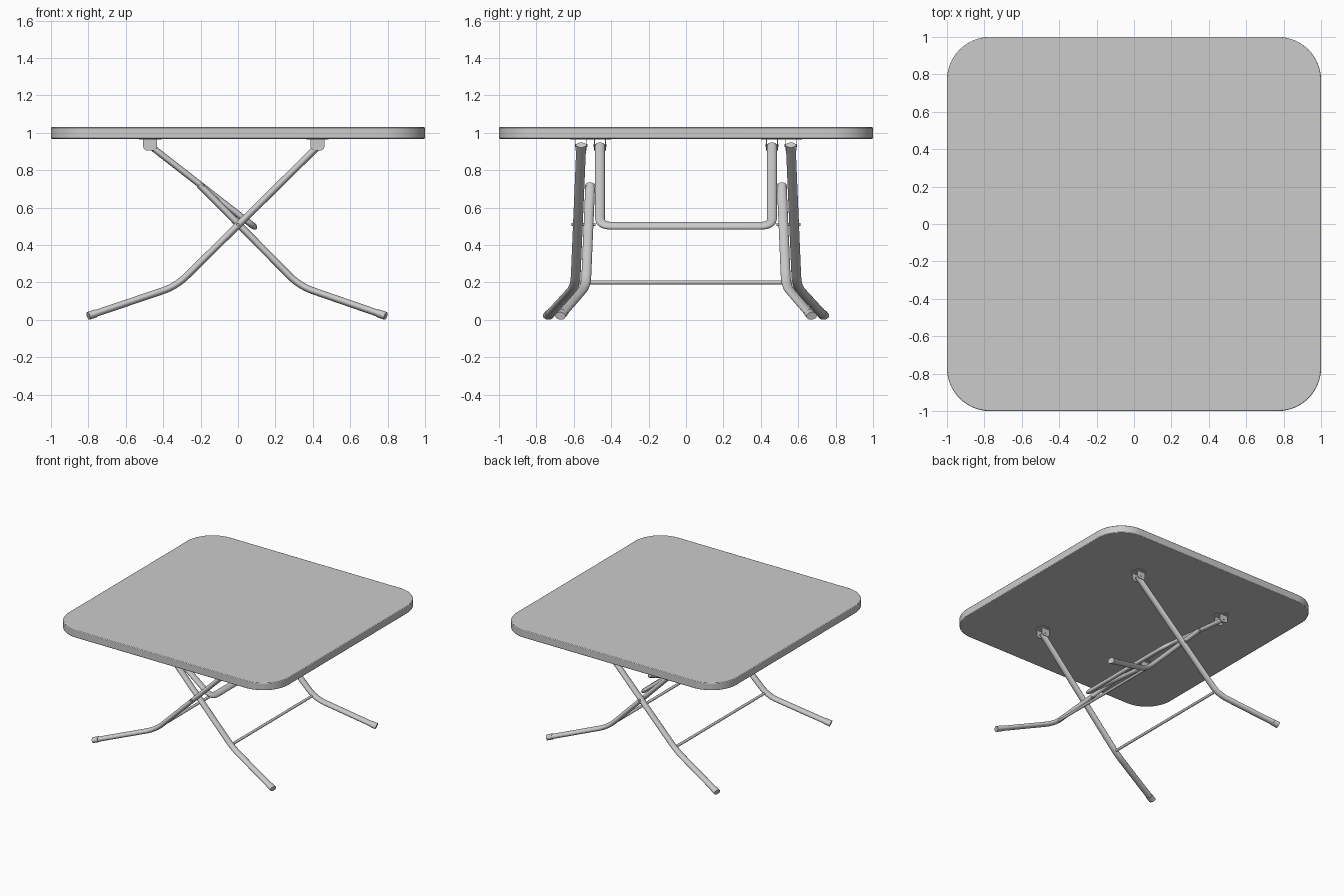
import bpy, bmesh
from math import pi, cos, sin, radians
from mathutils import Vector, Matrix

if "Cube" in bpy.data.objects:
    bpy.data.objects.remove(bpy.data.objects["Cube"])

Y = Vector((0, 1, 0))


def finish(name, bm, mirror=False):
    bmesh.ops.recalc_face_normals(bm, faces=bm.faces)
    me = bpy.data.meshes.new(name)
    bm.to_mesh(me)
    bm.free()
    ob = bpy.data.objects.new(name, me)
    bpy.context.collection.objects.link(ob)
    if mirror:
        m = ob.modifiers.new("mirror", 'MIRROR')
        m.use_axis = (False, True, False)
    bpy.ops.object.select_all(action='DESELECT')
    ob.select_set(True)
    bpy.context.view_layer.objects.active = ob
    bpy.ops.object.shade_smooth_by_angle(angle=radians(35))
    return ob


def rounded_path(points, r, n=8):
    pts = [Vector(p) for p in points]
    out = [pts[0]]
    for a, b, c in zip(pts, pts[1:], pts[2:]):
        p, q = b + (a - b).normalized() * r, b + (c - b).normalized() * r
        for i in range(n + 1):
            t = i / n
            out.append(p * (1 - t) ** 2 + b * 2 * t * (1 - t) + q * t * t)
    return out + [pts[-1]]


def sweep(name, path, wide, thick, normal=None, mirror=False, sides=20):
    """Oval tube along a path; wide and thick are half sizes."""
    bm = bmesh.new()
    rings = []
    for i, p in enumerate(path):
        a, b = path[max(i - 1, 0)], path[min(i + 1, len(path) - 1)]
        t = (b - a).normalized()
        n = normal if normal else t.cross(Y).normalized()
        w = t.cross(n).normalized()
        rings.append([bm.verts.new(p + w * wide * cos(2 * pi * k / sides)
                                   + n * thick * sin(2 * pi * k / sides))
                      for k in range(sides)])
    for r0, r1 in zip(rings, rings[1:]):
        for k in range(sides):
            j = (k + 1) % sides
            bm.faces.new((r0[k], r0[j], r1[j], r1[k]))
    bm.faces.new(rings[0])
    bm.faces.new(rings[-1])
    return finish(name, bm, mirror)


def rod(name, x, z, y0, y1, r, mirror=False):
    path = [Vector((x, y0, z)), Vector((x, y1, z))]
    return sweep(name, path, r, r, Vector((0, 0, 1)), mirror, 16)


def extrude_outline(bm, outline, offset):
    f = bm.faces.new([bm.verts.new(p) for p in outline])
    g = bmesh.ops.extrude_face_region(bm, geom=[f])
    bmesh.ops.translate(bm, vec=offset,
                        verts=[v for v in g['geom'] if isinstance(v, bmesh.types.BMVert)])


# Tabletop with rounded corners and a softened rim
R, outline = 0.23, []
for k, (sx, sy) in enumerate([(1, 1), (-1, 1), (-1, -1), (1, -1)]):
    for i in range(17):
        a = k * pi / 2 + i * pi / 32
        outline.append((sx * (1 - R) + R * cos(a), sy * (1 - R) + R * sin(a), 0.968))
bm = bmesh.new()
extrude_outline(bm, outline, (0, 0, 0.062))
top = finish("tabletop", bm)
bev = top.modifiers.new("rim", 'BEVEL')
bev.width, bev.segments, bev.angle_limit = 0.005, 2, radians(40)

# Crossing legs with splayed feet and rubber end sleeves
legs = {
    "outer_leg": [(0.435, 0.56, 0.935), (-0.33, 0.592, 0.18), (-0.80, 0.738, 0.021)],
    "inner_leg": [(-0.205, 0.512, 0.722), (0.33, 0.535, 0.18), (0.79, 0.672, 0.021)],
}
for name, pts in legs.items():
    sweep(name, rounded_path(pts, 0.08), 0.026, 0.0185, mirror=True)
    end = Vector(pts[2])
    d = (Vector(pts[1]) - end).normalized()
    sweep(name + "_foot_sleeve", [end, end + d * 0.045], 0.029, 0.0215, mirror=True)

# U-shaped support frame hinged under the left side
frame = [(-0.475, -0.46, 0.935), (0.08, -0.46, 0.503), (0.08, 0.46, 0.503), (-0.475, 0.46, 0.935)]
slope = Vector((0.555, 0, -0.432)).normalized()
sweep("support_frame", rounded_path(frame, 0.065), 0.026, 0.017, slope.cross(Y))

# Cross bars between the bends of each leg pair
rod("outer_cross_bar", -0.31, 0.2, -0.59, 0.59, 0.0105)
rod("inner_cross_bar", 0.31, 0.2, -0.53, 0.53, 0.0105)

# Pivot pins
rod("centre_pivot", 0.0, 0.51, 0.485, 0.612, 0.009, True)
rod("frame_pivot", -0.19, 0.712, 0.44, 0.54, 0.009, True)

# Hinge brackets: two cheek plates on a shallow round mounting disc
for name, x, y in (("left_bracket", -0.47, 0.46), ("right_bracket", 0.425, 0.56)):
    w, r, low = 0.038, 0.026, 0.905
    prof = [(w, 0.972)]
    prof += [(w - r + r * cos(a), low + r - r * sin(a)) for a in [i * pi / 12 for i in range(7)]]
    prof += [(-px, pz) for px, pz in reversed(prof)]
    bm = bmesh.new()
    for dy in (-0.031, 0.027):
        extrude_outline(bm, [(x + px, y + dy, pz) for px, pz in prof], (0, 0.004, 0))
    bmesh.ops.create_cone(bm, cap_ends=True, segments=32, radius1=0.06, radius2=0.06,
                          depth=0.006, matrix=Matrix.Translation((x, y, 0.968)))
    finish(name, bm, True)
    rod(name + "_pin", x, 0.932, y - 0.034, y + 0.034, 0.008, True)
